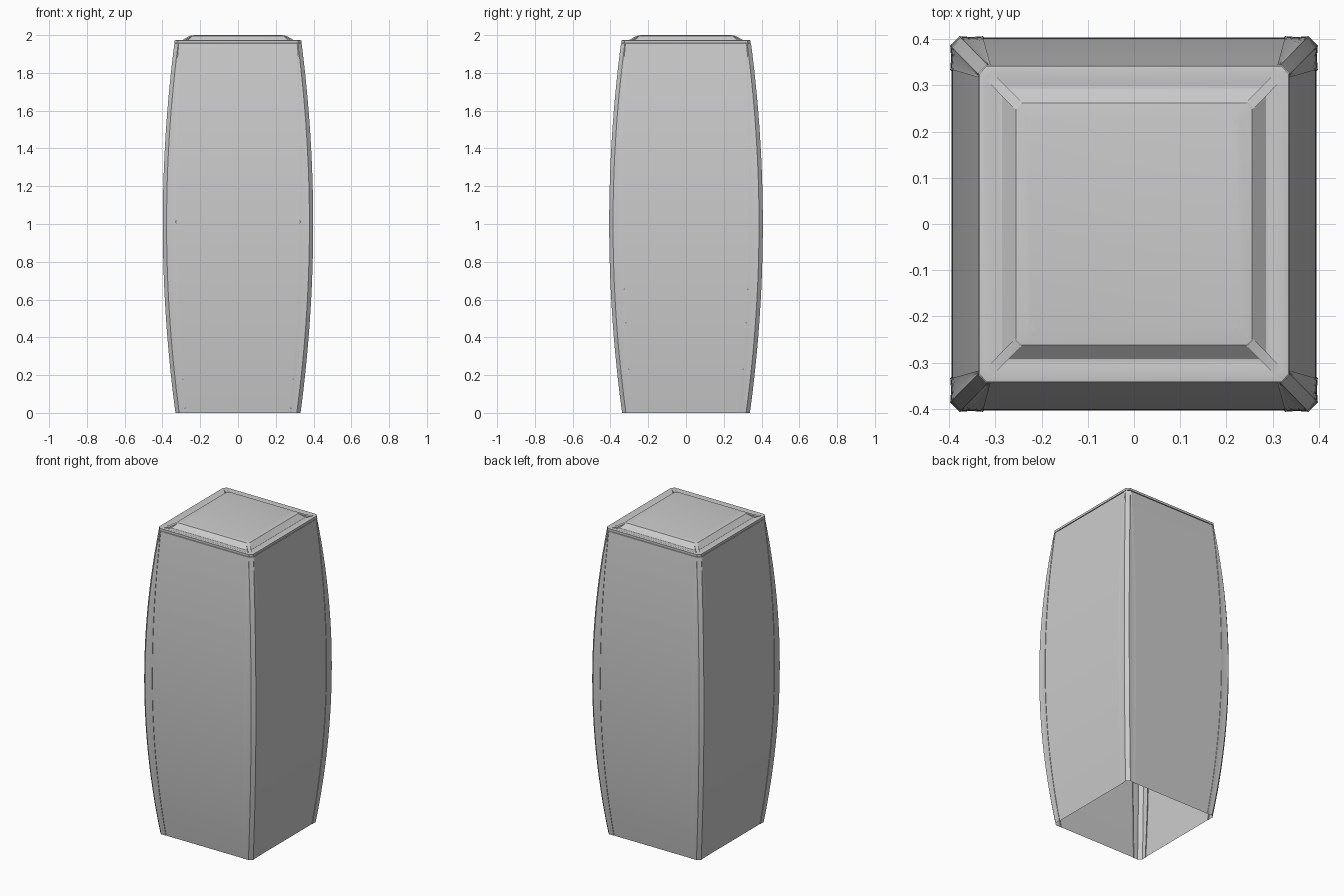
import bpy, math
from mathutils import Vector, Matrix

if "Cube" in bpy.data.objects:
    bpy.data.objects.remove(bpy.data.objects["Cube"])

YS = 1.022   # depth is slightly larger than width
TOP = 1.955


def half(z):
    """Half width of the bulging body at height z."""
    return 0.398 - 0.067 * (z - 1.0) ** 2


def panel_edge(z):
    """Half width of the flat panel, where the corner strip begins."""
    d = (z - 1.05) / 1.05
    return 0.327 - (0.05 if d < 0 else 0.022) * d * d


def make(name, verts, faces, smooth=True):
    me = bpy.data.meshes.new(name)
    me.from_pydata([(v[0], v[1] * YS, v[2]) for v in verts], [], faces)
    me.update()
    ob = bpy.data.objects.new(name, me)
    bpy.context.collection.objects.link(ob)
    if smooth:
        bpy.ops.object.select_all(action='DESELECT')
        ob.select_set(True)
        bpy.context.view_layer.objects.active = ob
        bpy.ops.object.shade_smooth_by_angle(angle=math.radians(25))
    return ob


def loft(name, rows, closed=False, cap=False):
    """Skin a list of equal-length rows of points."""
    n = len(rows[0])
    verts = [p for r in rows for p in r]
    faces = []
    for i in range(len(rows) - 1):
        for j in range(n if closed else n - 1):
            k = (j + 1) % n
            faces.append((i * n + j, i * n + k, (i + 1) * n + k, (i + 1) * n + j))
    if cap:
        faces.append(tuple(range(len(verts) - n, len(verts))))
    return make(name, verts, faces)


def turn(p, k):
    return Matrix.Rotation(k * math.pi / 2, 3, 'Z') @ Vector(p)


def heights(a, b):
    n = max(2, round((b - a) / 0.06))
    return [a + (b - a) * i / n for i in range(n + 1)]


SIDES = ["front", "right", "back", "left"]
BANDS = [("base_band", 0, 0.2), ("main_panel", 0.2, 1.48),
         ("upper_window", 1.48, 1.78), ("top_band", 1.78, TOP)]

for k, side in enumerate(SIDES):
    # curved side panels, open inside
    for band, a, b in BANDS:
        rows = []
        for z in heights(a, b):
            e, w = panel_edge(z), half(z) - 0.003
            rows.append([turn((-e, -w, z), k), turn((e, -w, z), k)])
        loft(f"{side}_{band}", rows)

    # folded corner strip with a narrow chamfer
    rows, ribs = [], []
    for z in heights(0, TOP):
        e, w = panel_edge(z), half(z)
        c = w - 0.02
        m = (e + c) / 2
        rows.append([turn(p, k) for p in (
            (e, -w + 0.008, z), (e, -w, z), (m, -w + 0.002, z), (c, -w, z),
            (w, -c, z), (w - 0.002, -m, z), (w, -e, z), (w - 0.008, -e, z))])
    loft(f"{side}_corner_strip", rows)

    # diagonal roof rib with a rounded inner end
    outline = [(0.0, -0.011), (0.135, -0.011), (0.135, 0.011), (0.0, 0.011),
               (-0.007, 0.006), (-0.009, 0.0), (-0.007, -0.006)]
    rot = Matrix.Rotation(-math.pi / 4, 3, 'Z')

    def rib_point(s, t, lift):
        p = rot @ Vector((s + 0.315, t, 0))
        r = max(abs(p.x), abs(p.y))
        z = 2.0 if r < 0.255 else max(1.974, 2.0 - (r - 0.255))
        return turn((p.x, p.y, z + lift), k)

    rows = []
    for s, h in ((-0.009, 0.006), (0.0, 0.0105), (0.045, 0.0105),
                 (0.09, 0.0105), (0.135, 0.0105)):
        rows.append([rib_point(s, -h, -0.012), rib_point(s, -h, 0.0),
                     rib_point(s, h, 0.0), rib_point(s, h, -0.012)])
    loft(f"{side}_roof_rib", rows)


# stepped roof: rim, shallow groove, raised cap
def square(r, z):
    c = r - min(0.018, r * 0.05)
    pts = []
    for k in range(4):
        pts += [turn((c, -r, z), k), turn((r, -c, z), k)]
    return pts


profile = [(half(TOP), TOP), (0.335, 1.957), (0.335, 1.972), (0.323, 1.975),
           (0.296, 1.966), (0.286, 1.968), (0.256, 1.996), (0.232, 2.0)]
loft("stepped_roof", [square(r, z) for r, z in profile], closed=True, cap=True)
